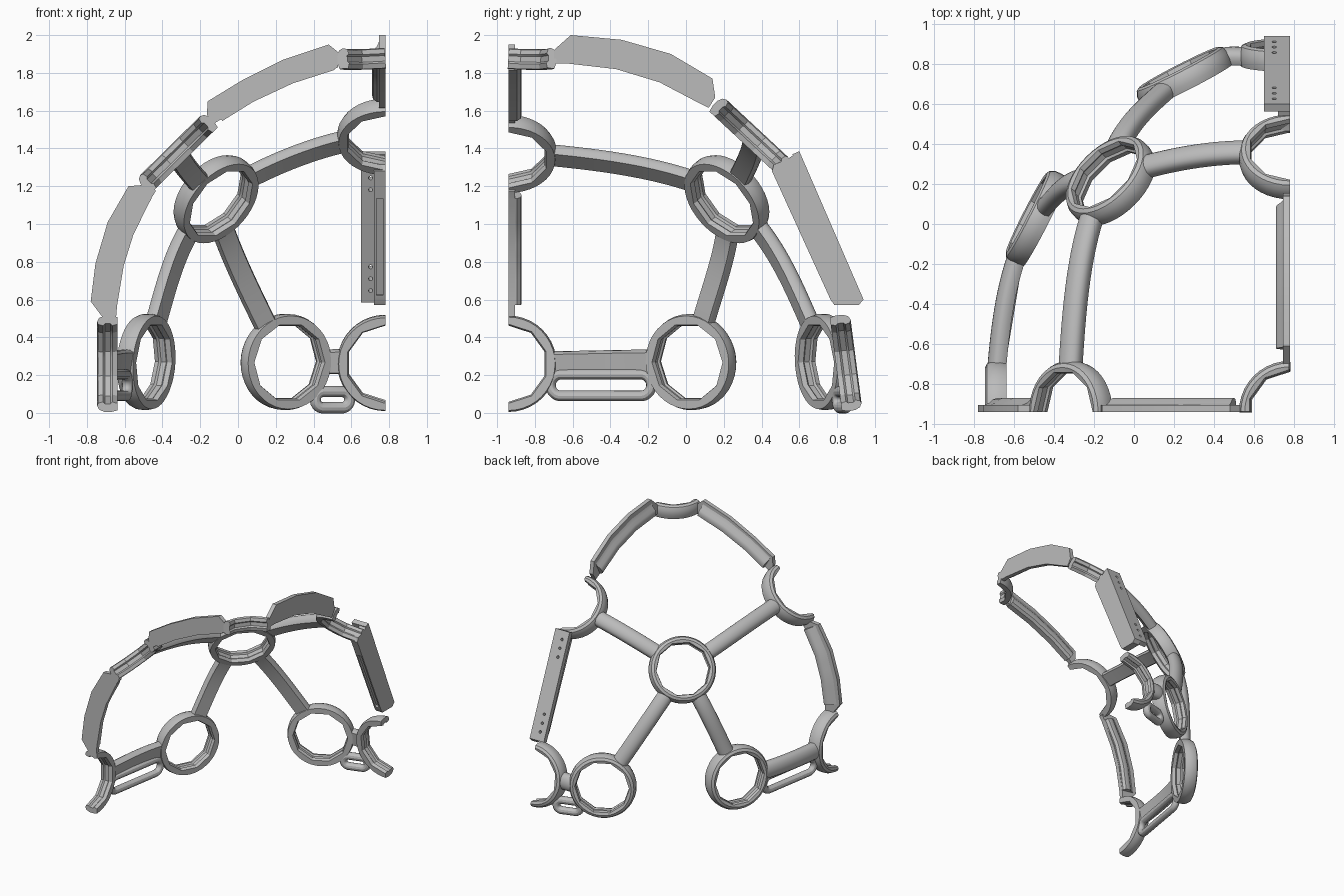
import bpy, bmesh, math
from mathutils import Vector as V

if "Cube" in bpy.data.objects:
    bpy.data.objects.remove(bpy.data.objects["Cube"])

X, Y = 0.78, -0.94                  # the two trimmed sides
CORE = V((X, Y, 0))                 # middle of the dome

grey = bpy.data.materials.new("plain_grey")
grey.use_nodes = True
grey.diffuse_color = (0.5, 0.5, 0.5, 1)
grey.node_tree.nodes["Principled BSDF"].inputs["Base Color"].default_value = (0.5, 0.5, 0.5, 1)
parts = []


def skin(name, loops, closed=False):
    """Join matching cross-section loops into a solid."""
    bm = bmesh.new()
    rows = [[bm.verts.new(p) for p in loop] for loop in loops]
    if closed:
        rows.append(rows[0])
    for a, b in zip(rows, rows[1:]):
        for i in range(len(a)):
            j = (i + 1) % len(a)
            bm.faces.new((a[i], a[j], b[j], b[i]))
    if not closed:
        bm.faces.new(rows[0])
        bm.faces.new(rows[-1])
    bmesh.ops.recalc_face_normals(bm, faces=bm.faces)
    mesh = bpy.data.meshes.new(name)
    bm.to_mesh(mesh)
    bm.free()
    mesh.materials.append(grey)
    ob = bpy.data.objects.new(name, mesh)
    bpy.context.collection.objects.link(ob)
    parts.append(ob)
    return ob


# Ring cross-section: radius, height, and whether that point follows the ten-sided opening
RING = [(0.247, -0.052, 0), (0.255, -0.02, 0), (0.254, 0.02, 0), (0.242, 0.046, 0),
        (0.222, 0.056, 0), (0.208, 0.05, 1), (0.202, 0.025, 1), (0.212, 0.015, 1),
        (0.212, -0.015, 1), (0.202, -0.025, 1), (0.21, -0.052, 1)]


def ring(name, centre, normal, inward, sweep=2 * math.pi):
    n, v = V(normal).normalized(), V(inward)
    v = (v - n * v.dot(n)).normalized()
    u = v.cross(n)
    full = sweep > 6
    steps = round(40 * sweep / (2 * math.pi))
    loops = []
    for i in range(steps if full else steps + 1):
        t = sweep * i / steps
        side = math.pi / 5
        facet = math.cos(side / 2) / math.cos(t % side - side / 2)
        d = u * math.cos(t) + v * math.sin(t)
        loops.append([V(centre) + d * r * (facet if f else 1) + n * h for r, h, f in RING])
    skin(name, loops, full)
    return V(centre), n


def sweep(name, path, profile, hint=None):
    """Carry a (side, outward) profile along a path over the dome."""
    loops = []
    for i, p in enumerate(path):
        t = (path[min(i + 1, len(path) - 1)] - path[max(i - 1, 0)]).normalized()
        out = p - CORE
        out = (out - t * out.dot(t)).normalized()
        s = t.cross(out)
        if hint and s.dot(hint) < 0:
            s = -s
        loops.append([p + s * a + out * b for a, b in profile])
    return skin(name, loops)


def spoke(name, ring_a, ring_b, width, depth=0.085):
    (ca, na), (cb, nb) = ring_a, ring_b
    da, db = cb - ca, ca - cb
    da = (da - na * da.dot(na)).normalized()
    db = (db - nb * db.dot(nb)).normalized()
    a, b = ca + da * 0.232, cb + db * 0.232
    chord = (b - a) / 3
    # leave each ring halfway between its own plane and the straight line
    c = a + (da * chord.length + chord) / 2
    d = b + (db * chord.length - chord) / 2
    path = []
    for i in range(17):
        t = i / 16
        path.append(a * (1 - t)**3 + c * 3 * t * (1 - t)**2 + d * 3 * t * t * (1 - t) + b * t**3)
    # flat underside, domed outside
    w, h = width / 2, depth / 2
    profile = [(-w * 0.85, -h), (w * 0.85, -h), (w, -h * 0.5)]
    profile += [(w * math.cos(math.pi * i / 10), h * math.sin(math.pi * i / 10)) for i in range(11)]
    profile += [(-w, -h * 0.5)]
    sweep(name, path, profile)


def prism(name, outline, place, low, high):
    return skin(name, [[V(place(a, z, d)) for a, z in outline] for d in (low, high)])


def on_x(a, z, d):
    return (X - d, a, z)


def on_y(a, z, d):
    return (a, Y + d, z)


# Rings: three whole, four halves and a quarter along the trimmed sides
LEFTWARD, BACKWARD = (-1, 0, 0), (0, 1, 0)
middle = ring("middle_ring", (-0.12, 0.22, 1.135), (-0.6, 0.6, 0.53), (0, 0, 1))
back = ring("back_ring", (0.25, 0.735, 0.27), (-0.45, 0.88, 0.06), (0, 0, 1))
side = ring("side_ring", (-0.49, 0.03, 0.27), (-0.88, 0.45, 0.06), (0, 0, 1))
upper_back = ring("upper_back_half_ring", (X, 0.34, 1.465), (0, 0.68, 0.73), LEFTWARD, math.pi)
upper_side = ring("upper_side_half_ring", (-0.32, Y, 1.375), (-0.7, 0, 0.71), BACKWARD, math.pi)
low_side = ring("low_side_half_ring", (-0.69, Y, 0.26), (-1, 0, 0), BACKWARD, math.pi)
low_back = ring("low_back_half_ring", (X, 0.845, 0.265), (0, 1, 0.13), LEFTWARD, math.pi)
ring("crown_quarter_ring", (X, Y, 1.89), (-0.07, 0.06, 1), LEFTWARD, math.pi / 2)

# Spokes between the rings
for name, a, b, width in (("upper_back_spoke", middle, upper_back, 0.12),
                          ("upper_side_spoke", middle, upper_side, 0.12),
                          ("back_spoke", middle, back, 0.12),
                          ("side_spoke", middle, side, 0.12),
                          ("low_back_link", back, low_back, 0.13),
                          ("low_side_link", side, low_side, 0.13)):
    spoke(name, a, b, width)


# Flanged edge bars: a flat plate on the trim plane with a rounded rib behind it
RIB = [(0, -0.07), (0.045, -0.07), (0.065, -0.055), (0.07, -0.03), (0.062, -0.005),
       (0.045, 0.015), (0.034, 0.04), (0, 0.05)]


def edge_bar(name, place, outer, inner, hint):
    prism(name + "_flange", outer + inner[::-1], place, 0, 0.034)
    # the rib stops short of the flange's tips
    mids = [(V(place(*o, 0)) + V(place(*i, 0))) / 2 for o, i in zip(outer, inner)][1:-1]
    path = []
    for a, b in zip(mids, mids[1:]):
        path += [a.lerp(b, k / 3) for k in range(3)]
    sweep(name + "_rib", path + [mids[-1]], RIB, V(hint))


edge_bar("low_side_bar", on_y,
         [(-0.72, 0.51), (-0.78, 0.59), (-0.755, 0.79), (-0.69, 1.01), (-0.58, 1.2), (-0.46, 1.21)],
         [(-0.645, 0.51), (-0.64, 0.57), (-0.605, 0.78), (-0.555, 0.94), (-0.46, 1.135), (-0.435, 1.175)],
         BACKWARD)
edge_bar("upper_side_bar", on_y,
         [(-0.165, 1.58), (-0.16, 1.65), (0.02, 1.76), (0.24, 1.87), (0.48, 1.95), (0.53, 1.91)],
         [(-0.13, 1.53), (-0.08, 1.56), (0.08, 1.66), (0.29, 1.75), (0.5, 1.815), (0.53, 1.83)],
         BACKWARD)
edge_bar("crown_bar", on_x,
         [(-0.7, 1.92), (-0.61, 2.0), (-0.34, 1.975), (-0.08, 1.9), (0.14, 1.77), (0.155, 1.67)],
         [(-0.7, 1.85), (-0.63, 1.85), (-0.37, 1.82), (-0.14, 1.75), (0.06, 1.645), (0.12, 1.615)],
         LEFTWARD)

# Mounting bracket on the back edge: a wall on the trim plane and a thin outer plate
wall = prism("mounting_wall",
             [(0.6, 1.385), (0.94, 0.6), (0.915, 0.572), (0.785, 0.572), (0.765, 0.6),
              (0.455, 1.28), (0.465, 1.315), (0.53, 1.34)], on_x, 0, 0.06)
top, foot = V((0.6, 1.385)), V((0.94, 0.6))
along = foot - top
across = V((-along.y, along.x)).normalized()
slab = prism("mounting_plate", [top, foot, foot - across * 0.04, top - across * 0.04],
             on_x, 0, 0.13)


def cut(target, cutter):
    cutter.hide_render = True
    cutter.hide_viewport = True
    boolean = target.modifiers.new(cutter.name, 'BOOLEAN')
    boolean.object = cutter
    boolean.solver = 'EXACT'


# Screw holes through the plate
for i, t in enumerate((0.08, 0.16, 0.24, 0.76, 0.84, 0.92)):
    p = top + along * t
    bpy.ops.mesh.primitive_cylinder_add(vertices=16, radius=0.011, depth=0.2,
                                        location=(0.702, p.x, p.y))
    hole = bpy.context.object
    hole.name = "hole_cutter_%d" % (i + 1)
    hole.rotation_mode = 'QUATERNION'
    hole.rotation_quaternion = V((0, across.x, across.y)).to_track_quat('Z', 'Y')
    cut(slab, hole)

# Shallow pocket along the wall's inner edge
a, b = V((0.755, 0.62)), V((0.52, 1.135))
pocket = prism("pocket_cutter", [a - across * 0.03, b - across * 0.03,
                                 b + across * 0.018, a + across * 0.018], on_x, 0.012, 0.048)
parts.remove(pocket)
cut(wall, pocket)


# Strap loops below the low links
def strap_loop(name, p, q, height, radius, tube):
    p, q, up = V((*p, height)), V((*q, height)), V((0, 0, 1))
    d = (q - p).normalized()
    d_out = d.cross(up)
    loops = []
    for i in range(24):
        t = math.pi * (i + 0.5) / 12 - math.pi / 2
        r = d * math.cos(t) + up * math.sin(t)
        c = (q if math.cos(t) > 0 else p) + r * radius
        loops.append([c + r * tube * math.cos(math.pi * k / 6) + d_out * tube * math.sin(math.pi * k / 6)
                      for k in range(12)])
    skin(name, loops, True)


strap_loop("side_strap_loop", (-0.595, -0.24), (-0.665, -0.66), 0.147, 0.058, 0.028)
strap_loop("back_strap_loop", (0.45, 0.815), (0.55, 0.845), 0.07, 0.043, 0.03)

# Smooth shading with crisp edges
bpy.ops.object.select_all(action='DESELECT')
for ob in parts:
    ob.select_set(True)
bpy.context.view_layer.objects.active = parts[0]
bpy.ops.object.shade_smooth_by_angle(angle=math.radians(30))
